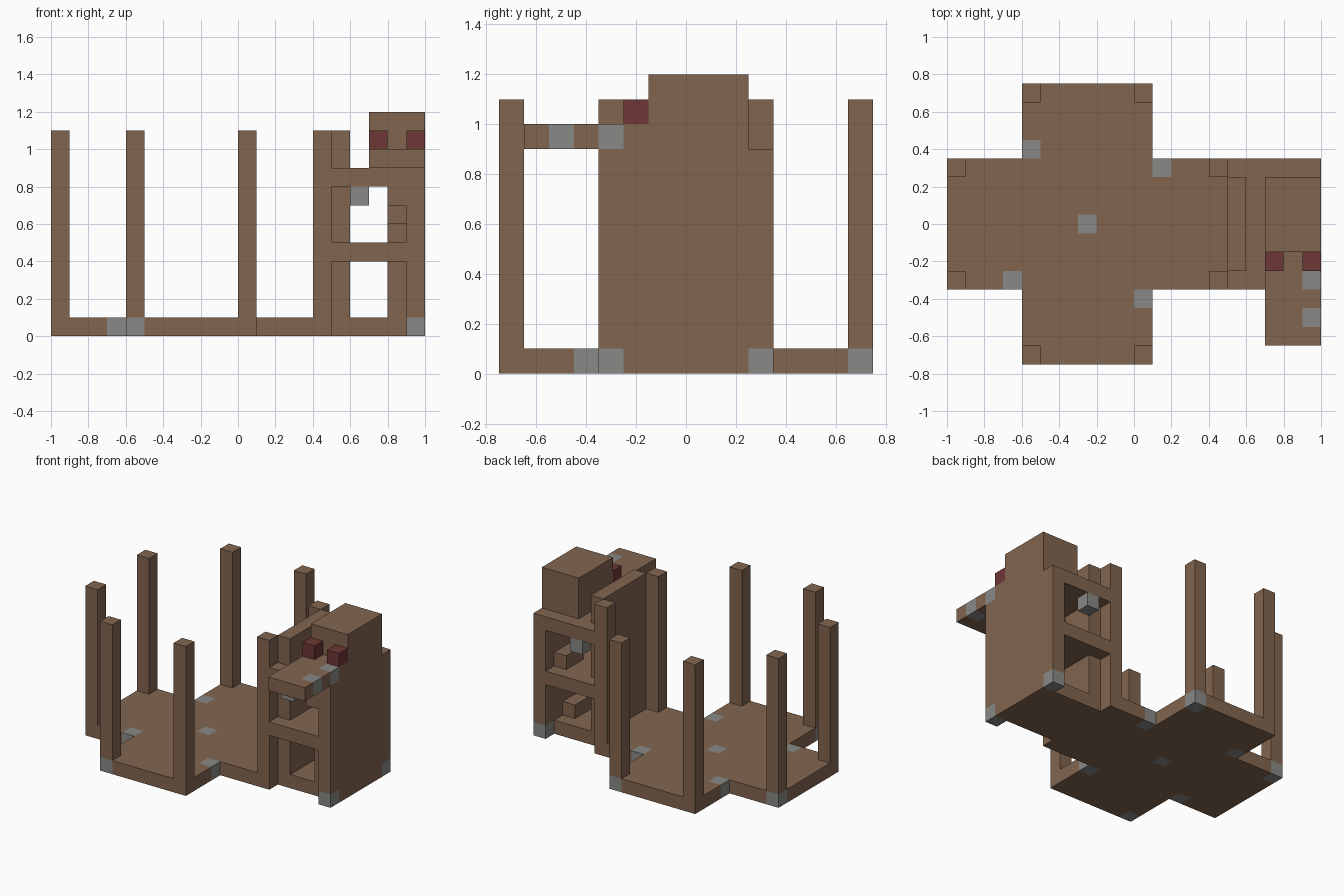
import bpy, bmesh
from mathutils import Vector

if "Cube" in bpy.data.objects:
    bpy.data.objects.remove(bpy.data.objects["Cube"], do_unlink=True)

UNIT = 0.1
ORIGIN = Vector((-1.0, -0.75, 0.0))


def make_material(name, rgb):
    mat = bpy.data.materials.new(name)
    mat.use_nodes = True
    mat.diffuse_color = (*rgb, 1)
    mat.node_tree.nodes["Principled BSDF"].inputs["Base Color"].default_value = (*rgb, 1)
    return mat


materials = [make_material("brown wood", (0.225, 0.130, 0.078)),
             make_material("grey stone", (0.25, 0.25, 0.245)),
             make_material("dark red", (0.155, 0.038, 0.037))]
BROWN, GREY, RED = range(3)

cells = {}    # block position -> part name
colours = {}  # block position -> material index when not brown


def fill(part, x0, x1, y0, y1, z0, z1, colour=BROWN):
    """Fill a box of blocks for one part."""
    for x in range(x0, x1):
        for y in range(y0, y1):
            for z in range(z0, z1):
                cells.setdefault((x, y, z), part)
                if colour != BROWN:
                    colours[x, y, z] = colour


# Cross-shaped floor with a narrower strip under the shelf unit
fill("floor", 0, 15, 4, 11, 0, 1)
fill("floor", 4, 11, 0, 15, 0, 1)
fill("floor", 15, 19, 5, 10, 0, 1)

# Posts, mirrored front to back
for x, y in ((0, 4), (4, 0), (10, 0), (14, 4)):
    for row, side in ((y, "front"), (14 - y, "back")):
        fill(f"{side}_post_{x}", x, x + 1, row, row + 1, 1, 11)

# Shelf unit: solid outer wall, inner wall and two boards
fill("outer_wall", 19, 20, 4, 11, 0, 9)
fill("inner_wall", 15, 16, 5, 10, 1, 11)
fill("lower_board", 15, 19, 4, 11, 4, 5)
fill("upper_board", 15, 19, 4, 11, 8, 9)

# Steps along the outer wall
for z, back in ((1, 9), (2, 7), (3, 6)):
    fill("lower_steps", 18, 19, 5, back, z, z + 1)
for i in range(3):
    fill("upper_steps", 18, 19, 8 - 2 * i, 10 - 2 * i, 5 + i, 6 + i)

# Lamps under the upper board
for side, y in (("front", 4), ("back", 10)):
    fill(f"{side}_lamp", 16, 17, y, y + 1, 7, 8, GREY)

# Cabin on top with a front ledge and two red blocks
fill("cabin", 17, 20, 6, 10, 9, 12)
fill("ledge", 17, 20, 1, 6, 9, 10)
for side, x in (("right", 17), ("left", 19)):
    fill(f"{side}_red_block", x, x + 1, 5, 6, 10, 11, RED)

# Grey stones set into the floor, wall feet and ledge
for spot in ((3, 4, 0), (4, 0, 0), (4, 11, 0), (7, 7, 0), (10, 3, 0), (11, 10, 0),
             (10, 14, 0), (0, 10, 0), (19, 4, 0), (19, 10, 0), (19, 2, 9), (19, 4, 9)):
    colours[spot] = GREY


def build(part):
    """Make the outer faces of one part, leaving out faces hidden by a neighbour."""
    bm = bmesh.new()
    for cell in [c for c, owner in cells.items() if owner == part]:
        centre = Vector(cell) + Vector((0.5, 0.5, 0.5))
        for axis in range(3):
            for sign in (-1, 1):
                neighbour = list(cell)
                neighbour[axis] += sign
                if tuple(neighbour) in cells:
                    continue
                n, u, v = Vector(), Vector(), Vector()
                n[axis] = sign / 2
                u[(axis + 1) % 3] = 0.5
                v[(axis + 2) % 3] = sign / 2
                corners = (n - u - v, n + u - v, n + u + v, n - u + v)
                face = bm.faces.new([bm.verts.new((centre + c) * UNIT + ORIGIN) for c in corners])
                face.material_index = colours.get(cell, BROWN)
    bmesh.ops.remove_doubles(bm, verts=bm.verts, dist=0.001)
    bmesh.ops.dissolve_limit(bm, angle_limit=0.01, verts=bm.verts, edges=bm.edges,
                             delimit={'MATERIAL'})
    mesh = bpy.data.meshes.new(part)
    bm.to_mesh(mesh)
    bm.free()
    for mat in materials:
        mesh.materials.append(mat)
    bpy.context.collection.objects.link(bpy.data.objects.new(part, mesh))


for part in dict.fromkeys(cells.values()):
    build(part)
